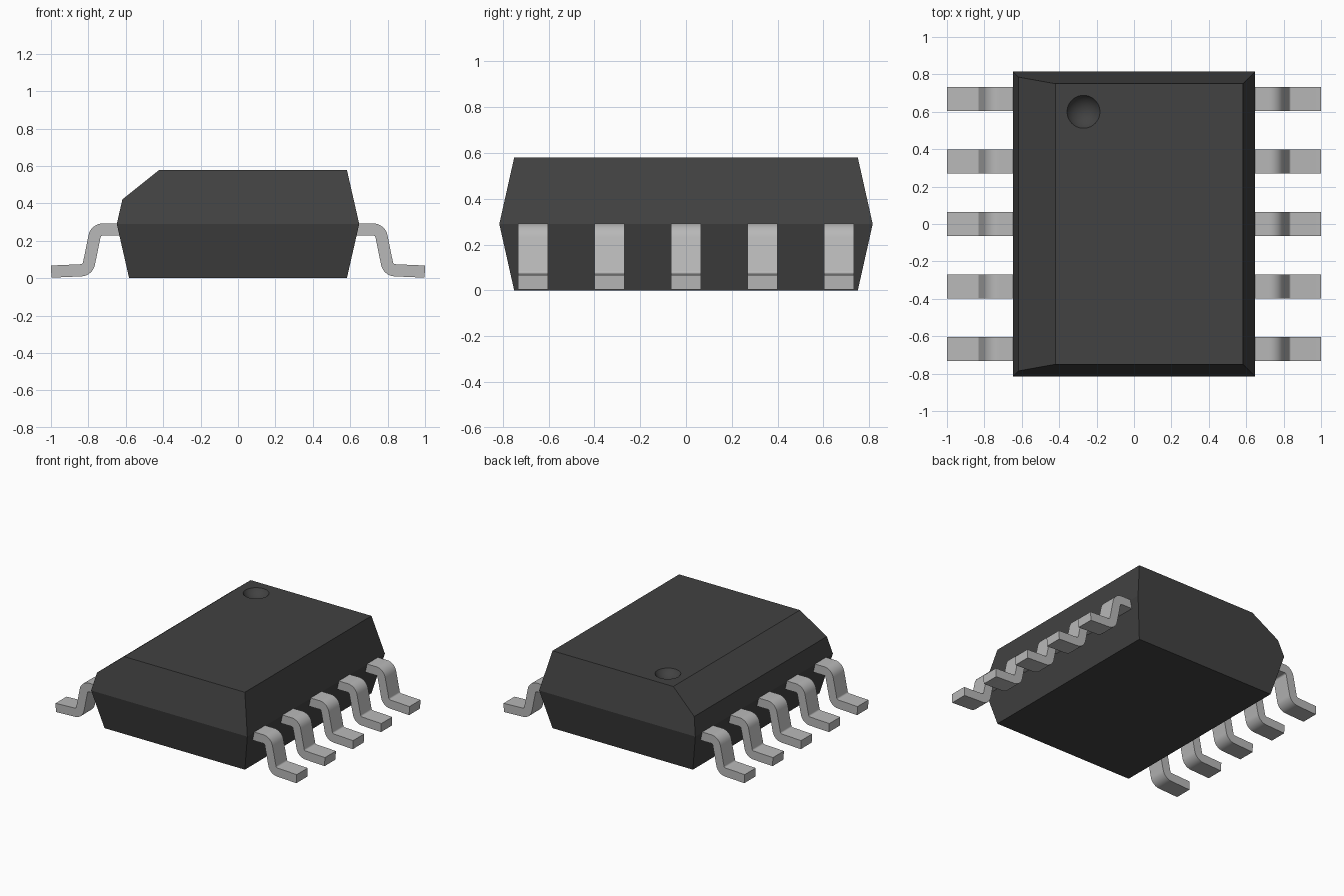
import bpy, bmesh, math
from mathutils import Vector

if "Cube" in bpy.data.objects:
    bpy.data.objects.remove(bpy.data.objects["Cube"], do_unlink=True)


def make_material(name, rgb, metallic=0.0):
    mat = bpy.data.materials.new(name)
    mat.use_nodes = True
    color = (*rgb, 1.0)
    mat.diffuse_color = color
    mat.node_tree.nodes["Principled BSDF"].inputs["Base Color"].default_value = color
    return mat


def add_object(name, bm, mat):
    bmesh.ops.recalc_face_normals(bm, faces=bm.faces)
    mesh = bpy.data.meshes.new(name)
    bm.to_mesh(mesh)
    bm.free()
    mesh.materials.append(mat)
    obj = bpy.data.objects.new(name, mesh)
    bpy.context.collection.objects.link(obj)
    return obj


def activate(obj):
    bpy.ops.object.select_all(action='DESELECT')
    obj.select_set(True)
    bpy.context.view_layer.objects.active = obj


plastic = make_material("dark plastic", (0.054, 0.054, 0.054))
metal = make_material("light grey metal", (0.48, 0.48, 0.48))

# Body: three stacked rectangles (half width, half length, height)
bm = bmesh.new()
rings = []
for hx, hy, z in ((0.582, 0.75, 0.0), (0.648, 0.815, 0.29), (0.582, 0.75, 0.58)):
    rings.append([bm.verts.new((sx * hx, sy * hy, z))
                  for sx, sy in ((-1, -1), (1, -1), (1, 1), (-1, 1))])
bm.faces.new(rings[0][::-1])
bm.faces.new(rings[2])
for low, high in zip(rings, rings[1:]):
    for i in range(4):
        j = (i + 1) % 4
        bm.faces.new((low[i], low[j], high[j], high[i]))

# Sloped cut along the right-hand top edge
cut = bmesh.ops.bisect_plane(bm, geom=bm.verts[:] + bm.edges[:] + bm.faces[:],
                             plane_co=(-0.42, 0, 0.58), plane_no=(-0.16, 0, 0.20),
                             clear_outer=True)
bmesh.ops.holes_fill(bm, edges=[e for e in bm.edges if e.is_boundary])
body = add_object("package_body", bm, plastic)

# Round dimple marking the first lead
rim, depth = 0.088, 0.05
radius = (rim ** 2 + depth ** 2) / (2 * depth)
bm = bmesh.new()
bmesh.ops.create_uvsphere(bm, u_segments=48, v_segments=48, radius=radius)
bmesh.ops.translate(bm, verts=bm.verts, vec=(-0.27, 0.60, 0.58 - depth + radius))
cutter = add_object("dimple_cutter", bm, plastic)
cutter.hide_render = True
dimple = body.modifiers.new("Dimple", 'BOOLEAN')
dimple.operation = 'DIFFERENCE'
dimple.solver = 'EXACT'
dimple.object = cutter
activate(body)
bpy.ops.object.modifier_apply(modifier="Dimple")
bpy.data.objects.remove(cutter, do_unlink=True)
activate(body)
bpy.ops.object.shade_smooth_by_angle(angle=math.radians(12))


# Lead outline: walk along the centre line, bending down and then out
def lead_outline(thickness=0.065, bend=0.045, steps=8):
    pos, heading = Vector((0.60, 0.2605)), 0.0
    path = [(pos.copy(), heading)]
    for length, turn in ((0.123, -78.5), (0.149, 76.0), (0.160, 0.0)):
        pos += Vector((math.cos(heading), math.sin(heading))) * length
        path.append((pos.copy(), heading))
        if turn:
            step = math.radians(turn) / steps
            chord = 2 * bend * math.sin(abs(step) / 2)
            for _ in range(steps):
                mid = heading + step / 2
                pos += Vector((math.cos(mid), math.sin(mid))) * chord
                heading += step
                path.append((pos.copy(), heading))
    sides = [[p + Vector((-math.sin(a), math.cos(a))) * s * thickness / 2
              for p, a in path] for s in (1, -1)]
    return sides


# Lead: outline swept across its width
def make_lead(name, side, y, width=0.13):
    bm = bmesh.new()
    upper, lower = lead_outline()
    sections = []
    for u, w in zip(upper, lower):
        sections.append([bm.verts.new((side * p.x, y + dy, p.y))
                         for p, dy in ((u, -width / 2), (u, width / 2),
                                       (w, width / 2), (w, -width / 2))])
    for a, b in zip(sections, sections[1:]):
        for i in range(4):
            j = (i + 1) % 4
            bm.faces.new((a[i], a[j], b[j], b[i]))
    bm.faces.new(sections[0])
    bm.faces.new(sections[-1])
    lead = add_object(name, bm, metal)
    activate(lead)
    bpy.ops.object.shade_smooth_by_angle(angle=math.radians(30))


# Five leads on each side
for label, side in (("left", 1), ("right", -1)):
    for i in range(5):
        make_lead(f"{label}_lead_{i + 1}", side, (i - 2) * 0.334)
